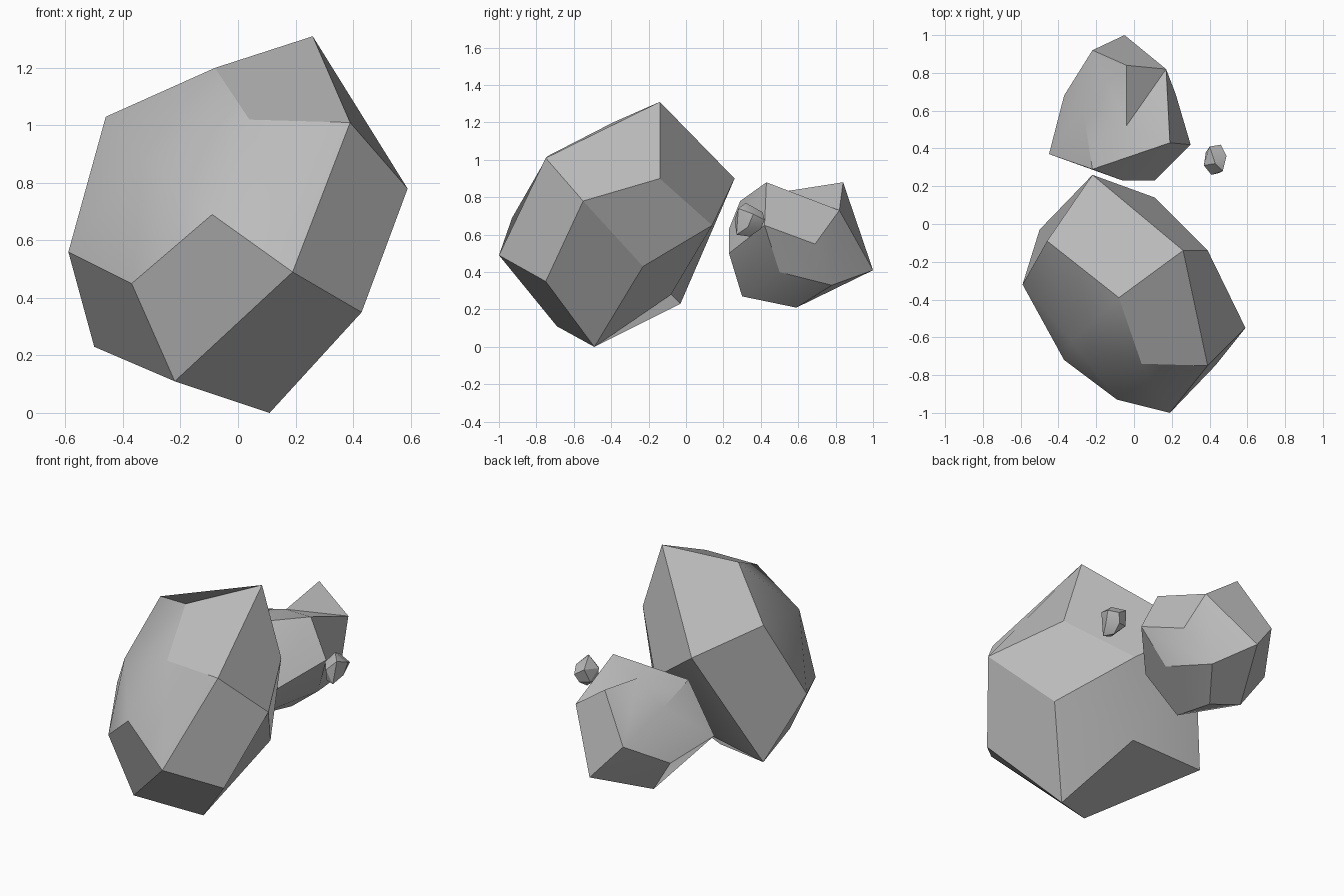
import bpy
import bmesh
import math

default_cube = bpy.data.objects.get("Cube")
if default_cube:
    bpy.data.objects.remove(default_cube, do_unlink=True)

# One plain stone colour for every rock
stone = bpy.data.materials.new("stone_grey")
stone.use_nodes = True
stone_colour = (0.5, 0.5, 0.5, 1)
stone.diffuse_color = stone_colour
stone.node_tree.nodes["Principled BSDF"].inputs["Base Color"].default_value = stone_colour


def build_rock(name, corners, faces=None):
    """Make a faceted rock from lettered corners; without faces, wrap a hull."""
    bm = bmesh.new()
    verts = {letter: bm.verts.new(point) for letter, point in corners.items()}
    if faces:
        for face in faces.split():
            bm.faces.new([verts[letter] for letter in face])
    else:
        hull = bmesh.ops.convex_hull(bm, input=bm.verts[:])
        loose = [v for v in hull["geom_interior"] if isinstance(v, bmesh.types.BMVert)]
        bmesh.ops.delete(bm, geom=loose, context="VERTS")
    bmesh.ops.recalc_face_normals(bm, faces=bm.faces[:])

    mesh = bpy.data.meshes.new(name)
    bm.to_mesh(mesh)
    bm.free()
    mesh.materials.append(stone)
    rock = bpy.data.objects.new(name, mesh)
    bpy.context.collection.objects.link(rock)

    # Soften shallow edges and keep the strong ridges crisp
    bpy.ops.object.select_all(action="DESELECT")
    rock.select_set(True)
    bpy.context.view_layer.objects.active = rock
    bpy.ops.object.shade_smooth_by_angle(angle=math.radians(30))
    return rock


# Large boulder at the front
build_rock(
    "large_rock",
    {
        "A": (.26, -.14, 1.31), "B": (-.08, -.39, 1.2), "C": (-.46, -.09, 1.03),
        "D": (-.59, -.32, .56), "E": (-.5, -.03, .23), "F": (-.37, -.72, .45),
        "G": (-.09, -.93, .69), "H": (.19, -1, .49), "I": (.39, -.75, 1.01),
        "J": (.59, -.55, .78), "K": (.43, -.75, .35), "L": (.11, -.49, 0),
        "M": (-.22, -.69, .11), "N": (-.33, -.62, .89), "O": (.04, -.74, 1.02),
        "P": (-.22, .26, .9), "Q": (.11, .14, .65), "R": (.39, -.14, .9),
        "S": (.38, -.23, .43), "V": (-.06, -.08, .28),
    },
    "HGFM HMLK HKJI FMED AIOB BONC CND NGFD NOG OIHG "
    "ABCP PCDE PQVE APQR ARJI RJSQ JKLS SLVQ LMEV",
)

# Medium boulder behind it
build_rock(
    "medium_rock",
    {
        "a": (.17, .82, .73), "b": (-.04, .84, .88), "c": (.19, .43, .88),
        "d": (-.04, .52, .83), "e": (-.27, .61, .74), "g": (-.22, .29, .78),
        "h": (-.45, .37, .53), "i": (-.22, .92, .61), "j": (-.05, 1, .41),
        "k": (-.37, .68, .46), "l": (-.05, .59, .21), "m": (.09, .78, .33),
        "n": (-.23, .64, .25), "o": (-.06, .3, .27), "p": (.22, .69, .55),
        "q": (.3, .42, .65), "r": (.11, .23, .5), "s": (-.06, .23, .63),
        "t": (.19, .5, .4),
    },
    "abd acd dcge deib eghk eki ijk jmln jnk apmj baji "
    "capq qpmt tmlo qtor cqrs csg gsh sro soh honk oln",
)

# Small pebble floating at the side
build_rock(
    "small_pebble",
    {
        "a": (.43, .32, .77), "b": (.4, .41, .72), "c": (.46, .42, .68),
        "d": (.41, .26, .68), "e": (.45, .27, .6), "f": (.37, .31, .7),
        "g": (.38, .38, .64), "h": (.49, .36, .71), "i": (.48, .33, .64),
        "j": (.43, .34, .59), "k": (.47, .28, .74), "l": (.44, .4, .63),
        "m": (.4, .28, .61),
    },
)
